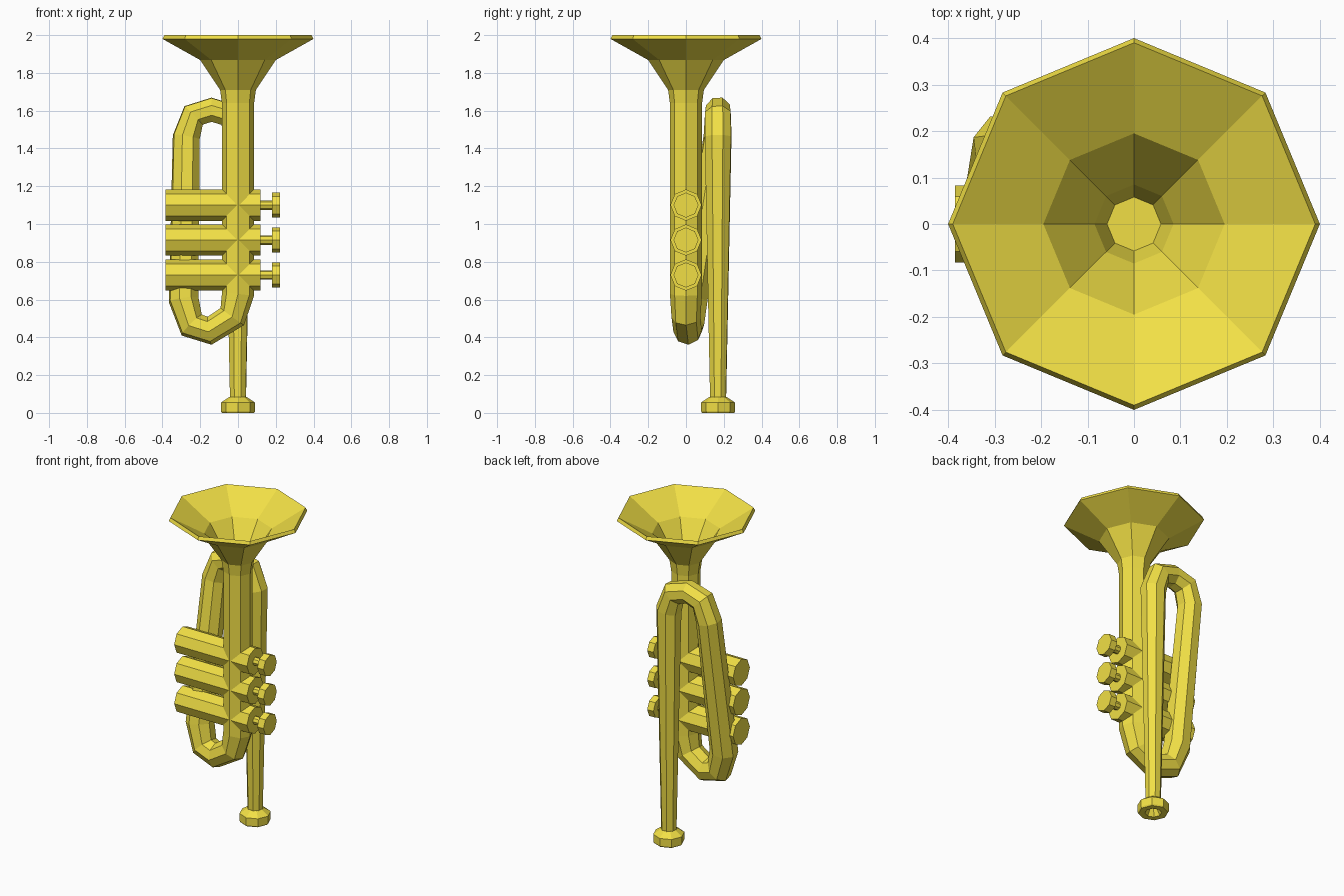
import bpy, bmesh, math
from mathutils import Vector, Matrix

if "Cube" in bpy.data.objects:
    bpy.data.objects.remove(bpy.data.objects["Cube"])

brass = bpy.data.materials.new("brass")
brass.diffuse_color = (0.88, 0.74, 0.06, 1)
brass.use_nodes = True
brass.node_tree.nodes["Principled BSDF"].inputs["Base Color"].default_value = brass.diffuse_color
SIDES = 8


def skin(name, rings, caps=(True, True)):
    """Bridge a list of equal-sized rings into one flat-shaded object."""
    bm = bmesh.new()
    vr = [[bm.verts.new(p) for p in ring] for ring in rings]
    for a, b in zip(vr, vr[1:]):
        for i in range(SIDES):
            j = (i + 1) % SIDES
            bm.faces.new((a[i], a[j], b[j], b[i]))
    if caps[0]:
        bm.faces.new(vr[0][::-1])
    if caps[1]:
        bm.faces.new(vr[-1])
    bmesh.ops.recalc_face_normals(bm, faces=bm.faces)
    me = bpy.data.meshes.new(name)
    bm.to_mesh(me)
    bm.free()
    me.materials.append(brass)
    ob = bpy.data.objects.new(name, me)
    bpy.context.collection.objects.link(ob)
    return ob


def circle(r):
    return [Vector((r * math.cos(2 * math.pi * i / SIDES),
                    r * math.sin(2 * math.pi * i / SIDES), 0)) for i in range(SIDES)]


def lathe(name, profile, origin=(0, 0, 0), rot=None):
    """Spin (radius, height) points about z, then rotate and place."""
    m = Matrix.Translation(origin) @ (rot or Matrix())
    return skin(name, [[m @ (p + Vector((0, 0, h))) for p in circle(r)] for r, h in profile])


def sweep(name, path):
    """Sweep an octagon along (x, y, z, radius) points without twisting."""
    pts = [Vector(p[:3]) for p in path]
    rings, q, prev = [], Matrix.Identity(3), Vector((0, 0, 1))
    for i, p in enumerate(pts):
        a = (p - pts[i - 1]).normalized() if i else Vector()
        b = (pts[i + 1] - p).normalized() if i + 1 < len(pts) else Vector()
        t = (a + b).normalized()
        if i == 0:
            prev = t
            q = Matrix.Rotation(math.pi, 3, 'X') if t.z < 0 else q
        q = prev.rotation_difference(t).to_matrix() @ q
        prev = t
        rings.append([p + q @ c for c in circle(path[i][3])])
    return skin(name, rings)


# flared bell with hollow inside
lathe("bell", [(0.085, 1.60), (0.085, 1.64), (0.095, 1.71), (0.20, 1.868), (0.40, 1.98),
               (0.39, 2.0), (0.195, 1.885), (0.085, 1.72), (0.058, 1.64)])

# one continuous tube: main pipe, lower bend, return pipe, upper bend, lead pipe
sweep("tubing", [
    (0, 0, 1.60, 0.085), (0, 0, 0.63, 0.085),
    (-0.03, 0, 0.51, 0.077), (-0.15, 0.008, 0.435, 0.075), (-0.245, 0.02, 0.465, 0.078),
    (-0.288, 0.035, 0.60, 0.082),
    (-0.274, 0.165, 1.46, 0.075), (-0.235, 0.17, 1.575, 0.073), (-0.14, 0.17, 1.605, 0.068),
    (-0.04, 0.17, 1.575, 0.073), (0, 0.17, 1.46, 0.075),
    (0, 0.17, 0.07, 0.045)])

# mouthpiece with a cup recess underneath
lathe("mouthpiece", [(0.045, 0.085), (0.09, 0.055), (0.09, 0.008), (0.085, 0),
                     (0.048, 0), (0.025, 0.045)], (0, 0.17, 0))

# three valves, each a casing, stem and button lying along x
along_x = Matrix.Rotation(math.pi / 2, 4, 'Y')
for n, z in enumerate((0.73, 0.915, 1.10), 1):
    lathe(f"valve_casing_{n}", [(0.083, -0.385), (0.083, 0.12)], (0, 0, z), along_x)
    lathe(f"valve_stem_{n}", [(0.025, 0.11), (0.025, 0.19)], (0, 0, z), along_x)
    lathe(f"valve_button_{n}", [(0.066, 0.18), (0.066, 0.223)], (0, 0, z), along_x)
